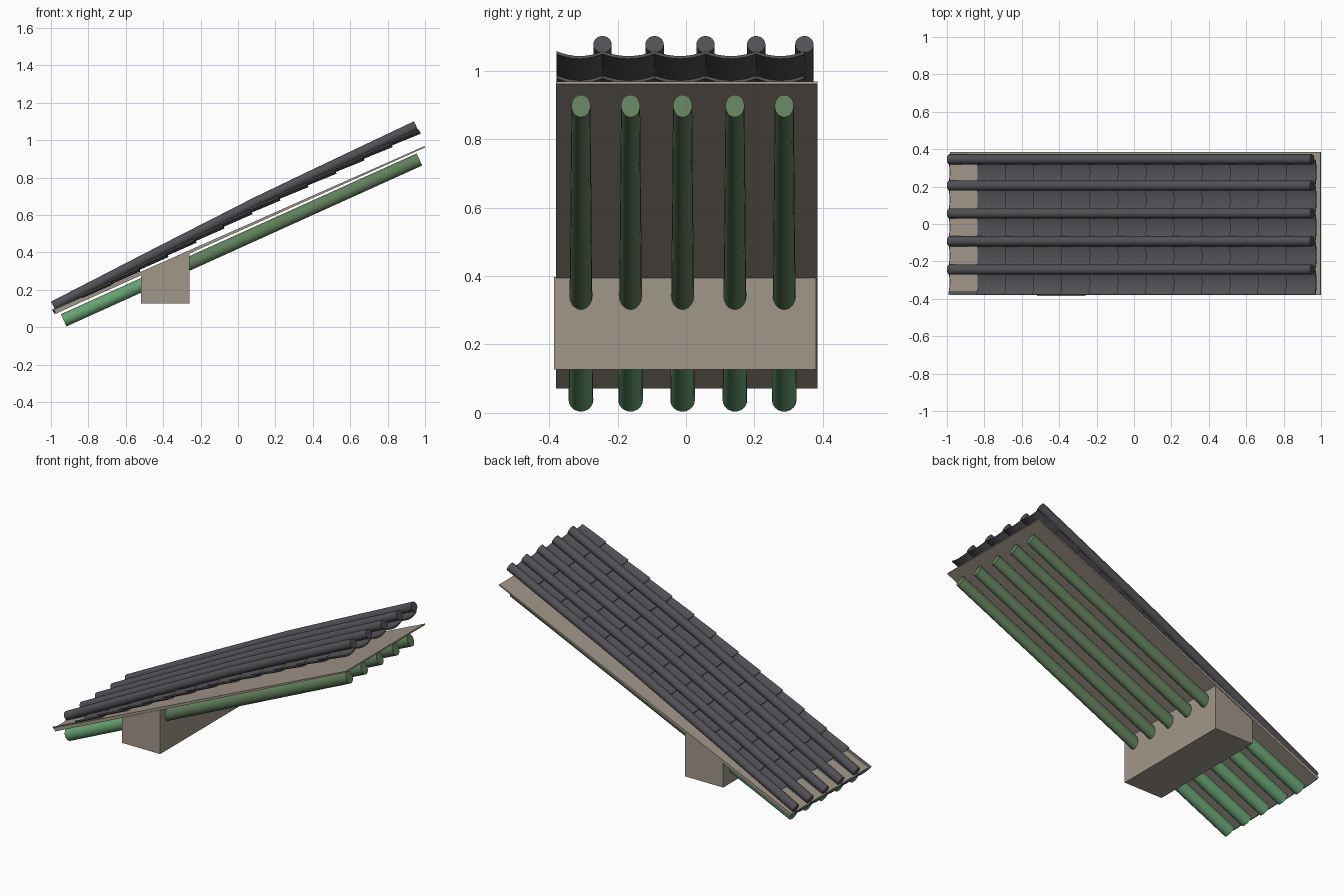
import bpy, bmesh, math
from mathutils import Vector

if "Cube" in bpy.data.objects:
    bpy.data.objects.remove(bpy.data.objects["Cube"])


def material(name, rgb):
    m = bpy.data.materials.new(name)
    m.diffuse_color = (*rgb, 1)
    m.use_nodes = True
    m.node_tree.nodes["Principled BSDF"].inputs["Base Color"].default_value = m.diffuse_color
    return m


SLATE = material("dark_grey_tile", (0.082, 0.082, 0.092))
STONE = material("beige_timber", (0.36, 0.31, 0.255))
GREEN = material("muted_green", (0.119, 0.214, 0.107))
BRIGHT = material("bright_green", (0.133, 0.36, 0.165))


def loft(name, strips, mat, smooth=True):
    """Each strip is a list of closed rings, joined along its length and capped."""
    bm = bmesh.new()
    for rings in strips:
        vs = [[bm.verts.new(p) for p in r] for r in rings]
        n = len(vs[0])
        for a, b in zip(vs, vs[1:]):
            for i in range(n):
                j = (i + 1) % n
                bm.faces.new((a[i], a[j], b[j], b[i]))
        bm.faces.new(vs[0])
        bm.faces.new(vs[-1])
    bmesh.ops.recalc_face_normals(bm, faces=bm.faces)
    me = bpy.data.meshes.new(name)
    bm.to_mesh(me)
    bm.free()
    me.materials.append(mat)
    ob = bpy.data.objects.new(name, me)
    bpy.context.collection.objects.link(ob)
    if smooth:
        bpy.context.view_layer.objects.active = ob
        ob.select_set(True)
        bpy.ops.object.shade_smooth_by_angle(angle=math.radians(35))
        ob.select_set(False)
    return ob


def up_normal(slope):
    return Vector((-slope, 0, 1)).normalized()


def ellipse(centre, normal, ry, rn, sides=18):
    return [centre + Vector((0, ry * math.cos(a), 0)) + normal * (rn * math.sin(a))
            for a in (2 * math.pi * k / sides for k in range(sides))]


# Gently bent line followed by the tile ridges
PATH = [(-1.05, 0.082), (-0.988, 0.113), (-0.4, 0.416), (0.1, 0.671),
        (0.4, 0.815), (0.952, 1.077), (1.05, 1.124)]


def path_z(x):
    for (x0, z0), (x1, z1) in zip(PATH, PATH[1:]):
        if x <= x1:
            return z0 + (z1 - z0) * (x - x0) / (x1 - x0)


def path_frame(x):
    slope = (path_z(x + 0.04) - path_z(x - 0.04)) / 0.08
    return Vector((x, 0, path_z(x))), up_normal(slope)


# Round ridge tiles
RIDGE_Y = [-0.244, -0.092, 0.057, 0.205, 0.346]
ridges = []
for y in RIDGE_Y:
    rings = []
    for x in (-0.988, -0.7, -0.4, -0.1, 0.1, 0.25, 0.4, 0.7, 0.952):
        c, n = path_frame(x)
        rings.append(ellipse(c + Vector((0, y, 0)), n, 0.027, 0.027))
    ridges.append(rings)
loft("ridge_tiles", ridges, SLATE)

# Concave pan tiles, overlapping down the slope between the ridges
EDGES = [-0.378] + RIDGE_Y
STEPS = [k / 4 - 1 for k in range(9)]
pans = []
for y0, y1 in zip(EDGES, EDGES[1:]):
    mid, half = (y0 + y1) / 2, (y1 - y0) / 2
    for row in range(13):
        x0 = -1.0 + 0.15 * row
        rings = []
        for x, lift in ((x0, 0.005), (x0 + 0.156, -0.005)):
            c, n = path_frame(x)
            top = [c + Vector((0, mid + half * t, 0))
                   + n * (lift - 0.019 - 0.016 * (1 - t * t)) for t in STEPS]
            rings.append(top + [p - n * 0.009 for p in reversed(top)])
        pans.append(rings)
loft("pan_tiles", pans, SLATE)

# Tapering roof board
board = [[Vector((-0.975, y, 0.072)), Vector((1.0, y, 0.961)),
          Vector((0.998, y, 0.969)), Vector((-0.983, y, 0.091))] for y in (-0.38, 0.384)]
loft("roof_board", [board], STONE, False)

# Supporting beam with sloped top
beam = [[Vector((-0.518, y, 0.127)), Vector((-0.258, y, 0.127)),
         Vector((-0.258, y, 0.397)), Vector((-0.518, y, 0.281))] for y in (-0.386, 0.38)]
loft("support_beam", [beam], STONE, False)

# Round rafters, split inside the beam into eave and upper lengths
RAFTER_N = up_normal(0.452)


def rafter(y, ends):
    rings = []
    for x in ends:
        t = (x + 0.932) / 1.902
        c = Vector((x, y, 0.037 + 0.86 * t))
        rings.append(ellipse(c, RAFTER_N, 0.036 - 0.008 * t, 0.0365 - 0.0005 * t))
    return rings


RAFTER_Y = [-0.307, -0.162, -0.01, 0.143, 0.287]
loft("eave_rafters", [rafter(y, (-0.932, -0.4)) for y in RAFTER_Y], BRIGHT)
loft("upper_rafters", [rafter(y, (-0.395, 0.97)) for y in RAFTER_Y], GREEN)
